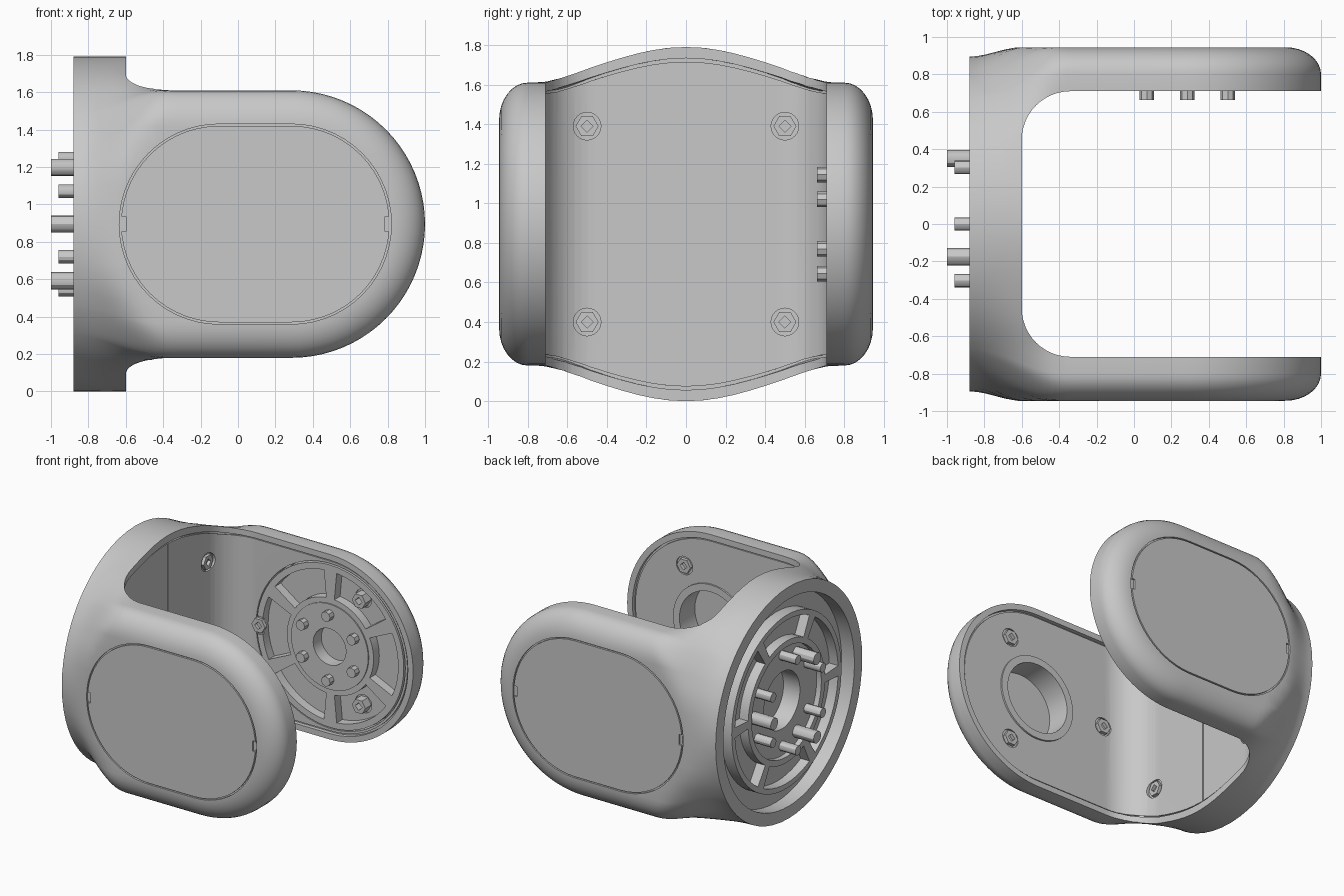
import bpy, bmesh, math
from math import pi, sin, cos

if "Cube" in bpy.data.objects:
    bpy.data.objects.remove(bpy.data.objects["Cube"])

grey = bpy.data.materials.new("light_grey")
grey.use_nodes = True
grey.diffuse_color = (0.58, 0.58, 0.58, 1)
grey.node_tree.nodes["Principled BSDF"].inputs["Base Color"].default_value = (0.58, 0.58, 0.58, 1)

ZC = 0.895       # height of the centre line
JX = 0.285       # x of the arm joint axis
SIDE = 0.945     # outer face of the arms
INNER = 0.71     # inner face of the arms


def finish(bm, name):
    bmesh.ops.remove_doubles(bm, verts=bm.verts, dist=1e-5)
    bmesh.ops.recalc_face_normals(bm, faces=bm.faces)
    mesh = bpy.data.meshes.new(name)
    bm.to_mesh(mesh)
    bm.free()
    mesh.materials.append(grey)
    ob = bpy.data.objects.new(name, mesh)
    bpy.context.collection.objects.link(ob)
    return ob


def prism(name, outline, axis, lo, hi):
    """Extrude a 2D outline along an axis."""
    place = {"x": lambda a, b, t: (t, a, b),
             "y": lambda a, b, t: (a, t, b),
             "z": lambda a, b, t: (a, b, t)}[axis]
    bm = bmesh.new()
    rings = [[bm.verts.new(place(a, b, t)) for a, b in outline] for t in (lo, hi)]
    n = len(outline)
    for ring in rings:
        bm.faces.new(ring)
    for i in range(n):
        j = (i + 1) % n
        bm.faces.new((rings[0][i], rings[0][j], rings[1][j], rings[1][i]))
    return finish(bm, name)


def boolean(ob, cutter, op="DIFFERENCE"):
    """Apply a boolean and remove the cutter."""
    mod = ob.modifiers.new("cut", "BOOLEAN")
    mod.operation, mod.object, mod.solver = op, cutter, "EXACT"
    graph = bpy.context.evaluated_depsgraph_get()
    graph.update()
    mesh = bpy.data.meshes.new_from_object(ob.evaluated_get(graph))
    ob.modifiers.clear()
    ob.data = mesh
    bpy.data.objects.remove(cutter)


def arc(a, b, r, start, end, n):
    return [(a + r * cos(start + (end - start) * i / n),
             b + r * sin(start + (end - start) * i / n)) for i in range(n + 1)]


def circle(a, b, r, n=48):
    return arc(a, b, r, 0, 2 * pi, n)[:-1]


def sector(a, b, r0, r1, mid, half):
    return arc(a, b, r1, mid - half, mid + half, 10) + arc(a, b, r0, mid + half, mid - half, 10)


def box(a0, a1, b0, b1):
    return [(a0, b0), (a1, b0), (a1, b1), (a0, b1)]


def stadium(r):
    return arc(JX, ZC, r, -pi / 2, pi / 2, 28) + arc(-0.1, ZC, r, pi / 2, 1.5 * pi, 28)


def smooth(u):
    u = min(max(u, 0), 1)
    return u * u * (3 - 2 * u)


def hull(name, scale=1.0):
    """Half section swept along the top, round the tip and back below."""
    right = [(SIDE, 0.525 * i / 5) for i in range(5)]
    right += [(0.80 + 0.145 * cos(pi / 16 * i), 0.525 + 0.19 * sin(pi / 16 * i)) for i in range(9)]
    top = [(0.8 - 1.6 * i / 20, 0.715) for i in range(1, 20)]
    section = right + top + [(-y, z) for y, z in reversed(right)]

    def station(x):
        row = []
        for y, z in section:
            r = math.hypot(y, z)
            cy, cz = 0.895 * y / r, 0.895 * z / r
            # the corners blend into the round base more slowly than the sides
            corner = smooth(1 - abs(math.atan2(z, abs(y)) - 0.66) / 0.4)
            blend = smooth((x + 0.88) / (0.28 + 0.24 * corner))
            bell = 0.18 * cos(pi * y / 1.76) ** 2 * (1 - smooth((x + 0.58) / 0.22))
            row.append((x, cy + (y - cy) * blend, (cz + (z + bell * (abs(y) < 0.88) - cz) * blend) * scale))
        return row

    upper = [station(-0.88 + 0.04 * i) for i in range(15)] + [station(0)]
    tip = [[(JX + z * scale * sin(pi * k / 40), y, z * scale * cos(pi * k / 40)) for y, z in section]
           for k in range(41)]
    lower = [[(x, y, -z) for x, y, z in row] for row in reversed(upper)]
    bm = bmesh.new()
    grid = [[bm.verts.new((x, y, z + ZC)) for x, y, z in row] for row in upper + tip + lower]
    for p, q in zip(grid, grid[1:]):
        for i in range(len(section) - 1):
            bm.faces.new((p[i], p[i + 1], q[i + 1], q[i]))
    bmesh.ops.remove_doubles(bm, verts=bm.verts, dist=1e-5)
    bmesh.ops.dissolve_degenerate(bm, edges=bm.edges, dist=1e-5)
    bmesh.ops.holes_fill(bm, edges=[e for e in bm.edges if e.is_boundary], sides=0)
    return finish(bm, name)


def cavity(grow):
    """Space between the arms, with rounded inner corners."""
    r, y, x = 0.26, INNER + grow, -0.6 - grow
    outline = [(1.3, y)] + arc(x + r, y - r, r, pi / 2, pi, 12)
    outline += arc(x + r, r - y, r, pi, 1.5 * pi, 12) + [(1.3, -y)]
    return prism("cavity", outline, "z", -0.5, 2.5)


# Fork body with a shallow bed for the lining
body = hull("fork_body")
boolean(body, cavity(0))
bed = hull("lining_bed", 0.937)
boolean(bed, cavity(0.03), "INTERSECT")
boolean(body, bed)
boolean(body, prism("base_recess", circle(0, ZC, 0.8, 64), "x", -1, -0.77))
boolean(body, prism("hub_hole", circle(0, ZC, 0.22), "x", -1, -0.68))

# Inner lining, set in the bed with a narrow gap around it
lining = hull("inner_lining", 0.917)
boolean(lining, cavity(0.035), "INTERSECT")
boolean(lining, cavity(0.015))
boolean(lining, prism("seam", box(-0.622, -0.5, 0.016, 0.024), "z", 0, 1.8))
for part in (body, lining):
    boolean(part, prism("joint_recess", circle(JX, ZC, 0.638, 64), "y", 0.5, 0.81))
    boolean(part, prism("bearing_hole", circle(JX, ZC, 0.27), "y", -0.9, -0.5))

# Side covers set in a fine groove, with a notch at each end
for side, name in ((1, "back_cover"), (-1, "front_cover")):
    lo, hi = sorted((side * 0.93, side * 1.1))
    boolean(body, prism("groove", stadium(0.535), "y", lo, hi))
    lo, hi = sorted((side * 0.925, side * SIDE))
    cover = prism(name, stadium(0.525), "y", lo, hi)
    for x in (-0.62, 0.805):
        lo, hi = sorted((side * 0.932, side * 1.1))
        boolean(cover, prism("notch", box(x - 0.02, x + 0.02, ZC - 0.04, ZC + 0.04), "y", lo, hi))

# Base flange with six pockets and a sunken hub
flange = prism("base_flange", circle(0, ZC, 0.67, 64), "x", -0.86, -0.765)
for k in range(6):
    boolean(flange, prism("pocket", sector(0, ZC, 0.47, 0.63, pi / 6 + k * pi / 3, 0.46), "x", -1, -0.785))
boolean(flange, prism("hub_recess", circle(0, ZC, 0.425), "x", -1, -0.82))
boolean(flange, prism("hub_hole", circle(0, ZC, 0.22), "x", -1, -0.7))

# Base pins: three long and six short
for k in range(9):
    long_pin = k < 3
    a = k * 2 * pi / 3 if long_pin else pi / 6 + k * pi / 3
    r, tip = (0.046, -1.0) if long_pin else (0.036, -0.96)
    prism("base_pin", circle(0.35 * cos(a), ZC + 0.35 * sin(a), r, 12), "x", tip, -0.8)

# Joint plate on the back arm
plate = prism("joint_plate", circle(JX, ZC, 0.628, 64), "y", 0.72, 0.815)
for k in range(6):
    boolean(plate, prism("pocket", sector(JX, ZC, 0.37, 0.58, k * pi / 3, 0.43), "y", 0.5, 0.79))
boolean(plate, prism("hub_hole", circle(JX, ZC, 0.14), "y", 0.5, 0.9))
hub = prism("joint_hub", circle(JX, ZC, 0.33), "y", 0.711, 0.73)
boolean(hub, prism("hub_hole", circle(JX, ZC, 0.14), "y", 0.5, 0.9))
for k in range(6):
    a = pi / 6 + k * pi / 3
    prism("joint_pin", circle(JX + 0.25 * cos(a), ZC + 0.25 * sin(a), 0.039, 8), "y", 0.662, 0.725)

# Bearing ring on the front arm
ring = prism("bearing_ring", circle(JX, ZC, 0.325), "y", -0.74, -0.712)
boolean(ring, prism("bore", circle(JX, ZC, 0.27), "y", -1, -0.5))


def bolt(name, host, a, b, axis, face, out, height):
    """Counterbore in the host, hexagonal head and square socket."""
    floor, top = face - out * 0.013, face + out * height
    boolean(host, prism("counterbore", circle(a, b, 0.07, 24), axis, *sorted((floor, face + out * 0.05))))
    head = prism(name, circle(a, b, 0.058, 6), axis, *sorted((floor - out * 0.005, top)))
    boolean(head, prism("socket", circle(a, b, 0.03, 4), axis, *sorted((floor, top + out * 0.05))))


# Bolts on the wall and both arms
for y in (-0.5, 0.5):
    for z in (-0.495, 0.495):
        bolt("wall_bolt", lining, y, ZC + z, "x", -0.615, 1, 0.012)
for k in range(3):
    a = pi / 3 + k * 2 * pi / 3
    r = 0.61 if k == 1 else 0.47
    x, z = JX + r * cos(a), ZC + r * sin(a)
    if k == 1:
        bolt("back_arm_bolt", plate, x, z, "y", 0.72, -1, 0.01)
    else:
        bolt("back_arm_bolt", plate, x, z, "y", 0.79, -1, 0.06)
    bolt("front_arm_bolt", lining, x, z, "y", -0.725, 1, 0.013)

# Smooth shading with sharp edges kept
bpy.ops.object.select_all(action="DESELECT")
for ob in bpy.context.collection.objects:
    if ob.type == "MESH" and ob.data.materials and ob.data.materials[0] == grey:
        ob.select_set(True)
        bpy.context.view_layer.objects.active = ob
bpy.ops.object.shade_smooth_by_angle(angle=math.radians(30))
